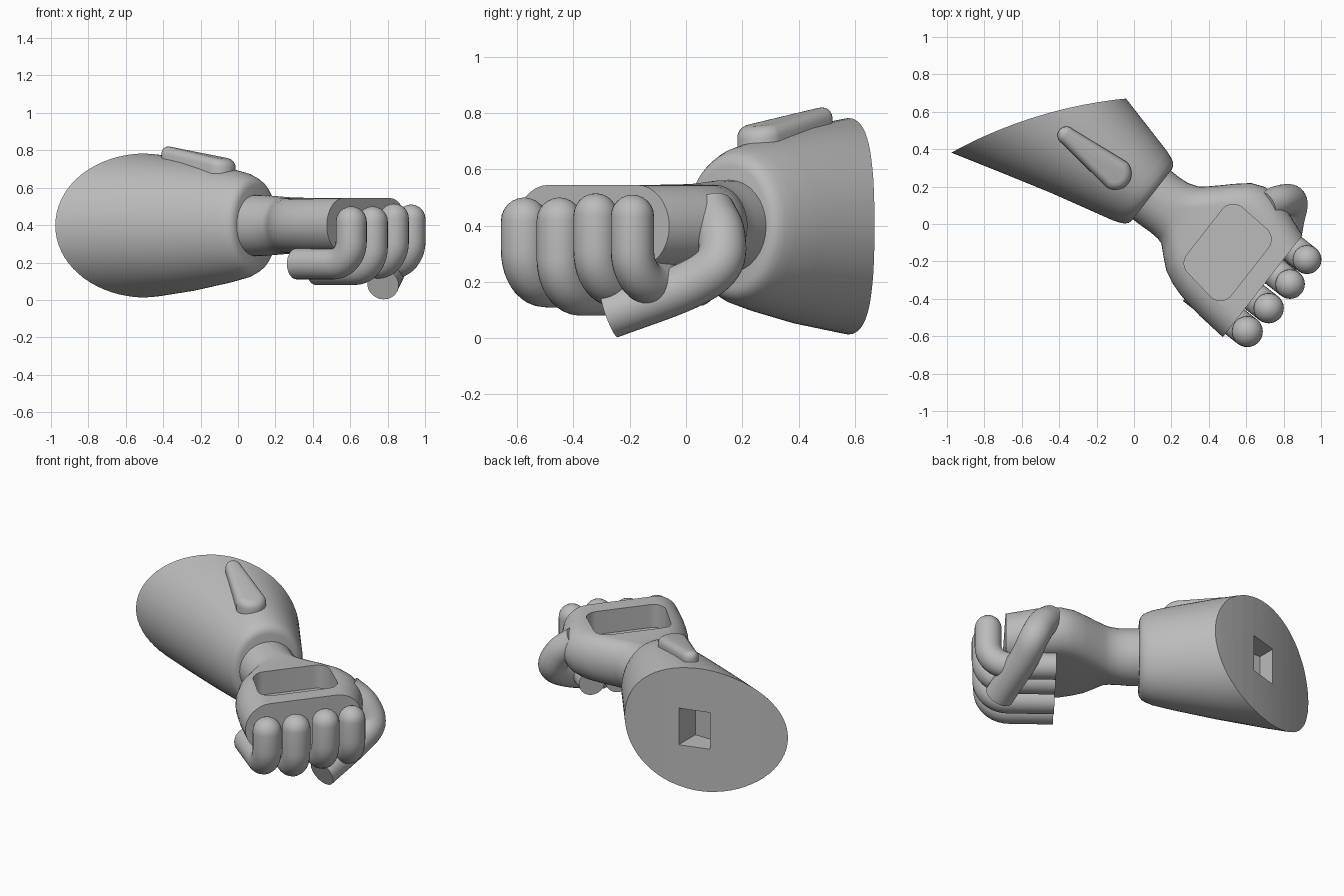
import bpy, bmesh, math
from mathutils import Vector

if "Cube" in bpy.data.objects:
    bpy.data.objects.remove(bpy.data.objects["Cube"], do_unlink=True)

gray = bpy.data.materials.new("plain gray")
gray.use_nodes = True
gray.diffuse_color = (0.5, 0.5, 0.5, 1)
gray.node_tree.nodes["Principled BSDF"].inputs["Base Color"].default_value = (0.5, 0.5, 0.5, 1)

# Arm frame: u runs from sleeve to knuckles, v across the hand, z up
ANGLE = math.radians(-38)
U = Vector((math.cos(ANGLE), math.sin(ANGLE), 0))
V = Vector((-U.y, U.x, 0))
ORIGIN = Vector((0.095, 0.155, 0))
MID = 0.398


def arm(u, v, z):
    return ORIGIN + U * u + V * v + Vector((0, 0, z))


def loft(name, rings):
    """Skin a list of equal-length rings and cap both ends."""
    bm = bmesh.new()
    rows = [[bm.verts.new(p) for p in ring] for ring in rings]
    n = len(rows[0])
    for a, b in zip(rows, rows[1:]):
        for i in range(n):
            j = (i + 1) % n
            bm.faces.new((a[i], a[j], b[j], b[i]))
    bm.faces.new(rows[0][::-1])
    bm.faces.new(rows[-1])
    bmesh.ops.recalc_face_normals(bm, faces=bm.faces)
    mesh = bpy.data.meshes.new(name)
    bm.to_mesh(mesh)
    bm.free()
    mesh.materials.append(gray)
    obj = bpy.data.objects.new(name, mesh)
    bpy.context.collection.objects.link(obj)
    return obj


def activate(obj):
    bpy.ops.object.select_all(action='DESELECT')
    obj.select_set(True)
    bpy.context.view_layer.objects.active = obj


def cut(obj, cutter, operation='DIFFERENCE'):
    mod = obj.modifiers.new("cut", 'BOOLEAN')
    mod.object, mod.operation, mod.solver = cutter, operation, 'EXACT'
    activate(obj)
    bpy.ops.object.modifier_apply(modifier=mod.name)
    bpy.data.objects.remove(cutter, do_unlink=True)


def smooth(obj, degrees=35):
    activate(obj)
    bpy.ops.object.shade_smooth_by_angle(angle=math.radians(degrees))


def arc(cx, cy, r, start, end, steps):
    """Points on a circular arc, angles in degrees."""
    angles = [math.radians(start + (end - start) * i / steps) for i in range(steps + 1)]
    return [(cx + r * math.cos(a), cy + r * math.sin(a)) for a in angles]


def sweep(name, path, radii, ref, sides=28):
    """Round tube along a path, with one radius per point."""
    rings = []
    for i, p in enumerate(path):
        t = (path[min(i + 1, len(path) - 1)] - path[max(i - 1, 0)]).normalized()
        side = (ref - t * ref.dot(t)).normalized()
        up = t.cross(side)
        rings.append([p + side * x + up * y for x, y in arc(0, 0, radii[i], 0, 360, sides)[:-1]])
    obj = loft(name, rings)
    smooth(obj)
    return obj


def spline(points, steps=8):
    """Smooth curve through the points."""
    pts = [points[0] * 2 - points[1]] + points + [points[-1] * 2 - points[-2]]
    out = []
    for a, b, c, d in zip(pts, pts[1:], pts[2:], pts[3:]):
        for k in range(steps):
            t = k / steps
            out.append((b * 2 + (c - a) * t + (a * 2 - b * 5 + c * 4 - d) * t * t
                        + (b * 3 - a - c * 3 + d) * t ** 3) / 2)
    return out + [points[-1]]


# Sleeve: flaring oval rings (position, half width, half height)
sections = [(0, .175, .215), (-.005, .192, .235), (-.018, .208, .253), (-.04, .22, .266),
            (-.08, .235, .282), (-.2, .265, .308), (-.44, .325, .35), (-.75, .413, .388),
            (-1.15, .53, .42)]
sleeve = loft("sleeve", [[arm(u, w * x, MID + h * y) for x, y in arc(0, 0, 1, 0, 360, 72)[:-1]]
                         for u, w, h in sections])

# Gently curved slanted cut at the open end of the sleeve
drum = arc(.2, -1.767, 2.45, 0, 360, 160)[:-1]
cut(sleeve, loft("end_cutter", [[Vector((x, y, z)) for x, y in drum] for z in (-1, 2)]), 'INTERSECT')

# Square socket in the sleeve end
socket = [(-.56, .45), (-.38, .45), (-.38, .9), (-.56, .9)]
cut(sleeve, loft("socket_cutter", [[Vector((x, y, z)) for x, y in socket] for z in (.285, .515)]))
smooth(sleeve)

# Tapered pebble on top of the sleeve
outline = arc(-.225, -.03, .088, -82, 82, 14) + arc(-.555, -.03, .048, 82, 278, 14)
pebble = loft("sleeve_pebble", [[arm(u, v, base - .17 * (u + .39)) for u, v in outline]
                                for base in (.63, .79)])
mod = pebble.modifiers.new("round", 'BEVEL')
mod.width, mod.segments, mod.limit_method = .04, 5, 'ANGLE'
mod.angle_limit = math.radians(50)
activate(pebble)
bpy.ops.object.modifier_apply(modifier=mod.name)
smooth(pebble, 50)

# Hand and wrist: rounded slab sections (position, right edge, left edge, half thickness)
sections = [(-.08, -.165, .165, .165), (.06, -.163, .165, .163), (.115, -.16, .17, .158),
            (.17, -.163, .19, .153), (.2, -.172, .214, .15), (.25, -.218, .26, .148),
            (.31, -.27, .318, .147), (.38, -.303, .378, .147), (.45, -.325, .406, .147),
            (.52, -.338, .406, .147), (.6, -.35, .388, .147), (.767, -.364, .327, .147)]
rings = []
for u, lo, hi, r in sections:
    slab = arc(hi - r, 0, r, -90, 90, 16) + arc(lo + r - .001, 0, r, 90, 270, 16)
    rings.append([arm(u, v, MID + z) for v, z in slab])
hand = loft("hand", rings)

# Rounded square recess in the back of the hand
corners = [(.59, .16, 0), (.42, .17, 90), (.42, -.135, 180), (.59, -.16, 270)]
recess = [p for u, v, a in corners for p in arc(u, v, .075, a, a + 90, 8)]
cut(hand, loft("recess_cutter", [[arm(u, v, z) for u, v in recess] for z in (.4, .7)]))
smooth(hand)

# Fingers: domed knuckle, straight drop, bend, then back under the palm
fingers = [("little_finger", .852, -.261, .083, .5, .11),
           ("ring_finger", .865, -.092, .081, .5, .08),
           ("middle_finger", .876, .08, .079, .515, .11),
           ("index_finger", .867, .239, .077, .51, .115)]
BEND = .12
for name, u, v, r, top, bottom in fingers:
    low = bottom + r
    dome = [math.radians(a) for a in (3, 15, 30, 45, 60, 75, 90)]
    path = [arm(u, v, top - r * (1 - math.cos(a))) for a in dome]
    radii = [r * math.sin(a) for a in dome]
    bend = arc(u - BEND, low + BEND, BEND, 0, -90, 10)
    path += [arm(x, v, z) for x, z in bend] + [arm(.48, v, low)]
    sweep(name, path, radii + [r] * 12, V)

# Thumb folded across the fingers, with a flat tip
thumb = [(.7, .09, .45), (.79, .125, .37), (.843, .115, .265), (.822, .0, .185), (.775, -.272, .083)]
path = spline([Vector(p) for p in thumb])
sweep("thumb", path, [.085] * len(path), Vector((1, 0, 0)))
